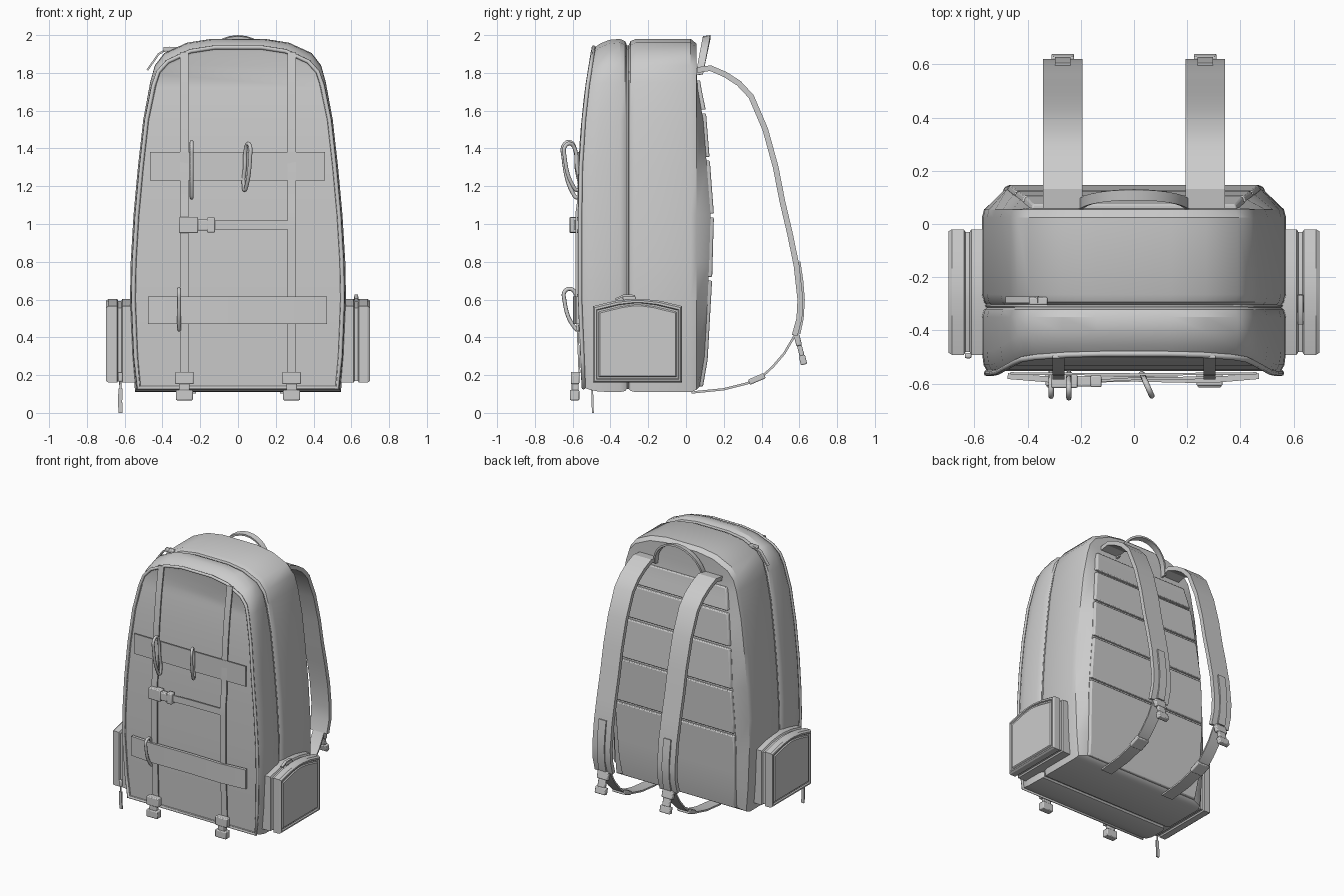
import bpy, bmesh, math
from mathutils import Vector

if "Cube" in bpy.data.objects:
    bpy.data.objects.remove(bpy.data.objects["Cube"])

GREY = (0.6, 0.6, 0.6, 1)
mat = bpy.data.materials.new("grey fabric")
mat.use_nodes = True
mat.diffuse_color = GREY
mat.node_tree.nodes["Principled BSDF"].inputs["Base Color"].default_value = GREY


def finish(obj, bevel=0, angle=30):
    obj.data.materials.append(mat)
    if bevel:
        mod = obj.modifiers.new("bevel", "BEVEL")
        mod.width, mod.segments = bevel, 2
    bpy.ops.object.select_all(action="DESELECT")
    obj.select_set(True)
    bpy.context.view_layer.objects.active = obj
    bpy.ops.object.shade_smooth_by_angle(angle=math.radians(angle))
    return obj


def loft(name, rings, bevel=0, angle=30):
    """Skin rings of points; ends are closed with strips between mirrored points."""
    bm = bmesh.new()
    rows = [[bm.verts.new(p) for p in ring] for ring in rings]
    n = len(rows[0])
    for a, b in zip(rows, rows[1:]):
        for i in range(n):
            j = (i + 1) % n
            bm.faces.new((a[i], a[j], b[j], b[i]))
    for row in (rows[0], rows[-1]):
        for i in range(n // 2 - 1):
            bm.faces.new((row[i], row[i + 1], row[n - 2 - i], row[n - 1 - i]))
    bmesh.ops.recalc_face_normals(bm, faces=bm.faces)
    mesh = bpy.data.meshes.new(name)
    bm.to_mesh(mesh)
    bm.free()
    obj = bpy.data.objects.new(name, mesh)
    bpy.context.collection.objects.link(obj)
    return finish(obj, bevel, angle)


def band(name, pts, side, width, thick):
    """Flat webbing that follows a path; side is its width direction."""
    pts = [Vector(p) for p in pts]
    side = Vector(side).normalized()
    rings = []
    for i, p in enumerate(pts):
        tangent = pts[min(i + 1, len(pts) - 1)] - pts[max(i - 1, 0)]
        up = tangent.cross(side).normalized() * thick / 2
        s = side * width / 2
        rings.append([p + s + up, p + s - up, p - s - up, p - s + up])
    return loft(name, rings)


def box(name, centre, size, tilt=0, bevel=0.006):
    bpy.ops.mesh.primitive_cube_add(size=1, location=centre)
    obj = bpy.context.object
    obj.name = name
    obj.scale = size
    bpy.ops.object.transform_apply(location=False, rotation=False, scale=True)
    obj.rotation_euler.x = tilt
    return finish(obj, bevel)


def tube(name, pts, radius, closed=False, smooth=True):
    curve = bpy.data.curves.new(name, "CURVE")
    curve.dimensions = "3D"
    curve.bevel_depth, curve.bevel_resolution, curve.resolution_u = radius, 2, 6
    spline = curve.splines.new("BEZIER" if smooth else "POLY")
    target = spline.bezier_points if smooth else spline.points
    target.add(len(pts) - 1)
    for point, co in zip(target, pts):
        if smooth:
            point.co = co
            point.handle_left_type = point.handle_right_type = "AUTO"
        else:
            point.co = (*co, 1)
    spline.use_cyclic_u = closed
    curve.use_fill_caps = True
    obj = bpy.data.objects.new(name, curve)
    bpy.context.collection.objects.link(obj)
    curve.materials.append(mat)
    return obj


def lerp(table, z):
    for (z0, v0), (z1, v1) in zip(table, table[1:]):
        if z <= z1:
            return v0 + (v1 - v0) * max(0, (z - z0) / (z1 - z0))
    return table[-1][1]


FRONT = [(.11, -.54), (.6, -.56), (1.2, -.56), (1.45, -.55), (1.7, -.525), (1.95, -.485)]
BACK = [(.11, .08), (.2, .11), (.7, .138), (1.05, .148), (1.35, .125), (1.6, .105), (1.75, .075), (2, .07)]
OUTLINE = [(.545, .11), (.56, .3), (.572, .6), (.568, .8), (.553, 1.05), (.53, 1.3), (.502, 1.55),
           (.465, 1.75), (.44, 1.84), (.39, 1.905), (.27, 1.96), (.14, 1.98)]


def front_y(z):
    return lerp(FRONT, z)


def back_y(z):
    return lerp(BACK, z)


# Main shell: front compartment, zip groove, rear compartment
def body_ring(y_rule, dx, dz):
    half = []
    for x, z in OUTLINE:
        weight = min(1, max(0, (z - 1.65) / .25)) or -min(1, max(0, (.2 - z) / .09)) * .5
        zz = z - dz * weight
        half.append((x - dx, y_rule(zz), zz))
    return half + [(-x, y, z) for x, y, z in reversed(half)]


stations = [
    (lambda z: front_y(z) + .008, .03, .065), (front_y, .022, .05), (lambda z: front_y(z) + .03, .006, .025),
    (lambda z: front_y(z) + .08, 0, .005), (lambda z: -.35, 0, 0), (lambda z: -.322, .008, .012),
    (lambda z: -.308, .022, .045), (lambda z: -.294, .008, .012), (lambda z: -.265, 0, 0),
    (lambda z: .025, 0, 0), (lambda z: .055, .008, .025), (lambda z: back_y(z) - .018, .075, .06)]
loft("main_shell", [body_ring(*s) for s in stations])
rim = body_ring(lambda z: front_y(z) - .001, .018, .045)
tube("front_piping", rim, .011, True, False)
tube("zip_piping", body_ring(lambda z: -.308, .018, .04), .006, True, False)

# Padded back panels with narrow gaps
for k, (low, high) in enumerate([(.14, .7), (.72, 1.035), (1.055, 1.335), (1.355, 1.585), (1.605, 1.76)]):
    rings = []
    for i in range(5):
        z = low + (high - low) * i / 4
        w = lerp([(zz, xx) for xx, zz in OUTLINE], z) - .07
        y = back_y(z)
        rings.append([(w, y - .04, z), (w - .012, y, z), (-w + .012, y, z), (-w, y - .04, z)])
    loft(f"back_pad_{k + 1}", rings, .006)

# Carry handle
arch = [math.pi * i / 14 for i in range(15)]
band("carry_handle", [(.2 * math.cos(a), .07 + .04 * math.sin(a), 1.79 + .2 * math.sin(a)) for a in arch],
     (0, 1, .15), .04, .014)

# Shoulder straps, lower webbing and adjusters
PADDED = [(.06, 1.815), (.13, 1.825), (.21, 1.79), (.28, 1.745), (.345, 1.675), (.42, 1.5), (.475, 1.3),
          (.51, 1.12), (.55, .95), (.585, .78), (.605, .6), (.6, .5), (.575, .41)]
WEB = [(.595, .46), (.57, .4), (.52, .315), (.46, .245), (.4, .19), (.32, .155), (.2, .125), (.03, .108)]
PATCH = [(.6, .8), (.615, .7), (.623, .6), (.617, .5), (.6, .42)]
for side, sign in (("left", 1), ("right", -1)):
    x = sign * .268
    for part, path, width, thick in (("shoulder_strap", PADDED, .148, .03), ("lower_webbing", WEB, .09, .012),
                                     ("strap_patch", PATCH, .06, .012)):
        band(f"{side}_{part}", [(x, y, z) for y, z in path], (1, 0, 0), width, thick)
    box(f"{side}_adjuster_top", (x, .592, .385), (.09, .03, .06), .25)
    box(f"{side}_adjuster_middle", (x, .607, .33), (.06, .026, .06), .25)
    box(f"{side}_adjuster_end", (x, .619, .28), (.085, .034, .05), .25)
    box(f"{side}_webbing_slider", (x, .375, .18), (.1, .09, .03), .4)

    # Long front webbing with buckles
    x = sign * .284
    heights = [1.91 - i * .085 for i in range(21)]
    band(f"{side}_front_strap", [(x, front_y(z) - .008 - (.012 if z < 1.1 else 0), z) for z in heights],
         (1, 0, 0), .046, .01)
    box(f"{side}_buckle_top", (x, -.587, .185), (.098, .045, .065))
    box(f"{side}_buckle_middle", (x, -.587, .135), (.056, .036, .06))
    box(f"{side}_buckle_end", (x, -.59, .094), (.09, .05, .055))

    # Side pocket: two layers with a zip groove and a framed face
    shape = [(.236, .16), (.236, .565), (.12, .593), (.03, .603)]
    rings = []
    for px, d in ((.5, 0), (.612, 0), (.618, .01), (.634, .01), (.64, 0), (.685, 0), (.698, .008),
                  (.698, .018), (.689, .022), (.689, .03), (.696, .036)):
        half = [(y - min(d, y / 2), z + d if z < .3 else z - d) for y, z in shape]
        rings.append([(sign * px, -.256 + y, z) for y, z in half]
                     + [(sign * px, -.256 - y, z) for y, z in reversed(half)])
    loft(f"{side}_side_pocket", rings)

# Pocket and main zip pulls
box("left_zip_slider", (.626, -.3, .607), (.025, .07, .022))
band("left_zip_pull", [(.626, -.27, .62), (.626, -.33, .622), (.626, -.375, .6)], (1, 0, 0), .02, .01)
box("right_zip_slider", (-.624, -.495, .19), (.025, .02, .05))
tube("right_zip_cord", [(-.624, -.497, .2), (-.622, -.497, .12)], .006)
band("right_zip_pull", [(-.622, -.497, .13), (-.624, -.495, .06), (-.622, -.493, 0)], (1, 0, 0), .022, .01)
box("main_zip_slider", (-.36, -.29, 1.925), (.07, .03, .025))
band("main_zip_pull", [(-.36, -.285, 1.935), (-.42, -.285, 1.9), (-.48, -.285, 1.815)], (0, 1, 0), .025, .01)

# Horizontal front panels and cross strap
band("upper_front_panel", [(x, y, 1.305) for x, y in ((-.465, -.562), (0, -.566), (.46, -.562))],
     (0, 0, 1), .15, .009)
band("lower_front_panel", [(x, y, .543) for x, y in
                           ((-.475, -.572), (-.28, -.588), (0, -.582), (.28, -.588), (.47, -.572))],
     (0, 0, 1), .145, .022)
band("cross_strap", [(-.14, -.59, .995), (0, -.582, .995), (.3, -.578, .995)], (0, 0, 1), .048, .01)
box("cross_buckle_body", (-.262, -.592, .995), (.1, .05, .085))
box("cross_buckle_prong", (-.19, -.592, .995), (.07, .04, .06))
box("cross_buckle_end", (-.143, -.592, .995), (.042, .044, .08))

# Carabiners: hooked loops, wide at the top
LOOP = [(0, 0), (-.012, .02), (.004, .13), (.012, .21), (.04, .245), (.072, .23), (.074, .18), (.024, .02)]


def carabiner(name, base, direction, stretch):
    d = Vector(direction).normalized()
    tube(name, [Vector(base) + d * u + Vector((0, 0, w * stretch)) for u, w in LOOP], .0105, True)


carabiner("upper_carabiner", (.035, -.575, 1.18), (.4, -.9, 0), 1)
carabiner("strap_carabiner", (-.245, -.575, 1.14), (0, -1, 0), 1.2)
carabiner("lower_carabiner", (-.312, -.57, .44), (0, -1, 0), .88)
